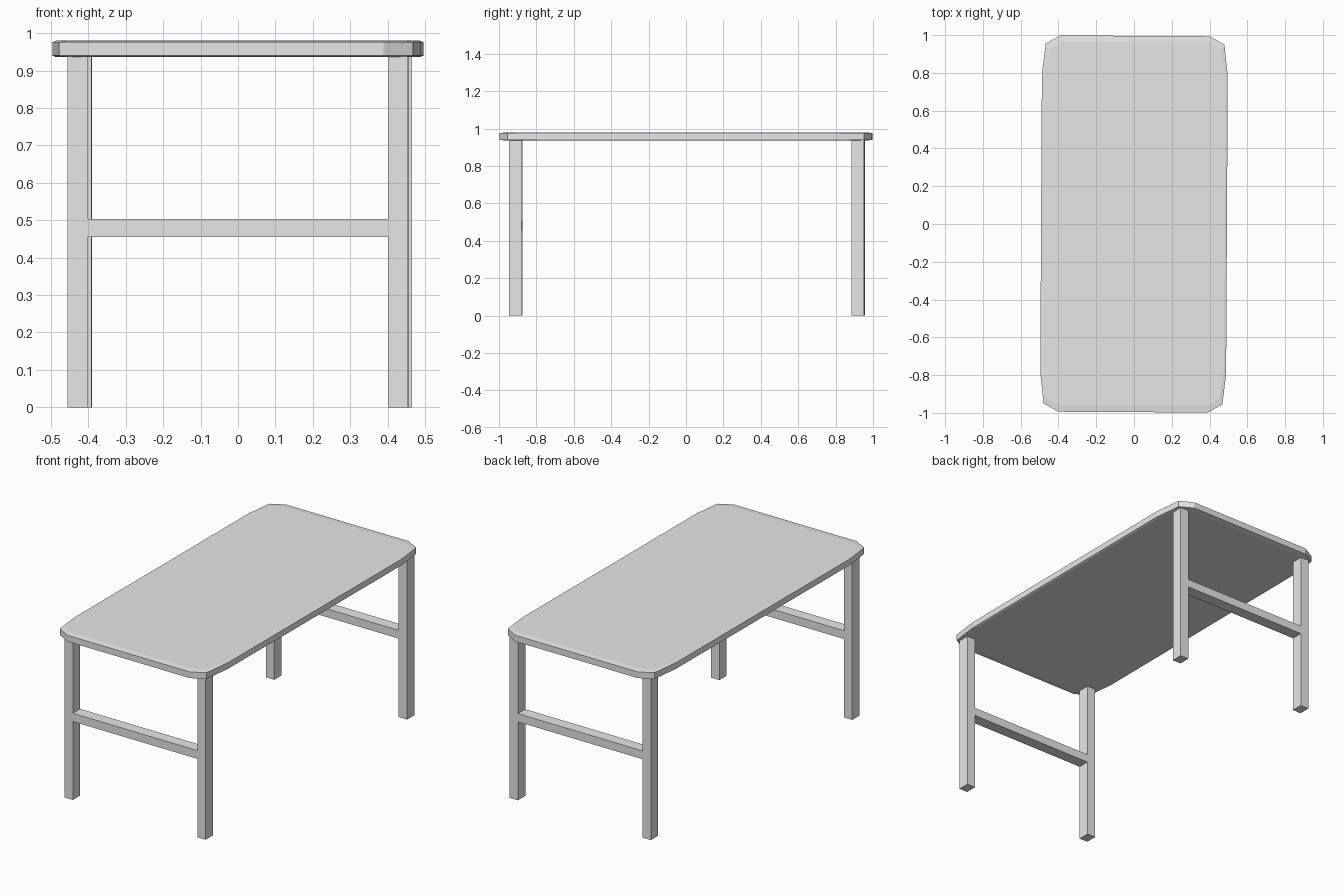
import bpy
import bmesh
from mathutils import Matrix

cube = bpy.data.objects.get("Cube")
if cube:
    bpy.data.objects.remove(cube, do_unlink=True)

# Single plain grey finish
grey = bpy.data.materials.new("light_grey")
grey.use_nodes = True
grey.diffuse_color = (0.8, 0.8, 0.8, 1)
grey.node_tree.nodes["Principled BSDF"].inputs["Base Color"].default_value = (0.8, 0.8, 0.8, 1)

# The whole table is turned very slightly clockwise
TURN = Matrix.Rotation(-0.0055, 4, "Z")


def finish(name, bm):
    bmesh.ops.recalc_face_normals(bm, faces=bm.faces)
    bm.transform(TURN)
    mesh = bpy.data.meshes.new(name)
    bm.to_mesh(mesh)
    bm.free()
    mesh.materials.append(grey)
    obj = bpy.data.objects.new(name, mesh)
    bpy.context.collection.objects.link(obj)
    return obj


def box(name, center, size):
    bm = bmesh.new()
    bmesh.ops.create_cube(bm, size=1)
    bm.transform(Matrix.Translation(center) @ Matrix.Diagonal((*size, 1)))
    return finish(name, bm)


def outline(corner):
    """Mirror one corner's points into a closed counter-clockwise loop."""
    right = [(x, -y) for x, y in reversed(corner)] + corner[::-1][::-1]
    return right + [(-x, -y) for x, y in right]


# Tabletop: rounded slab with a shallow chamfer above and below
edge = outline([(0.492, 0.79), (0.473, 0.953), (0.395, 0.996)])
rim = outline([(0.482, 0.77), (0.455, 0.925), (0.385, 0.962)])
bm = bmesh.new()
rings = []
for loop, z in ((rim, 0.936), (edge, 0.94), (edge, 0.976), (rim, 0.98)):
    rings.append([bm.verts.new((x, y, z)) for x, y in loop])
for low, high in zip(rings, rings[1:]):
    for i in range(len(low)):
        j = (i + 1) % len(low)
        bm.faces.new((low[i], low[j], high[j], high[i]))
bm.faces.new(rings[0][::-1])
bm.faces.new(rings[-1])
finish("tabletop", bm)

# Legs and the cross rail at each end
LEG_X, LEG_Y, WIDTH, DEPTH = 0.428, 0.916, 0.054, 0.067
MID_X, MID_Y = 0.005, 0.006
for end, sy in (("front", -1), ("back", 1)):
    y = MID_Y + sy * LEG_Y
    for side, sx in (("right", -1), ("left", 1)):
        box(f"{end}_{side}_leg", (MID_X + sx * LEG_X, y, 0.469), (WIDTH, DEPTH, 0.938))
    box(f"{end}_rail", (MID_X, y, 0.479), (2 * LEG_X - WIDTH, DEPTH, 0.048))
